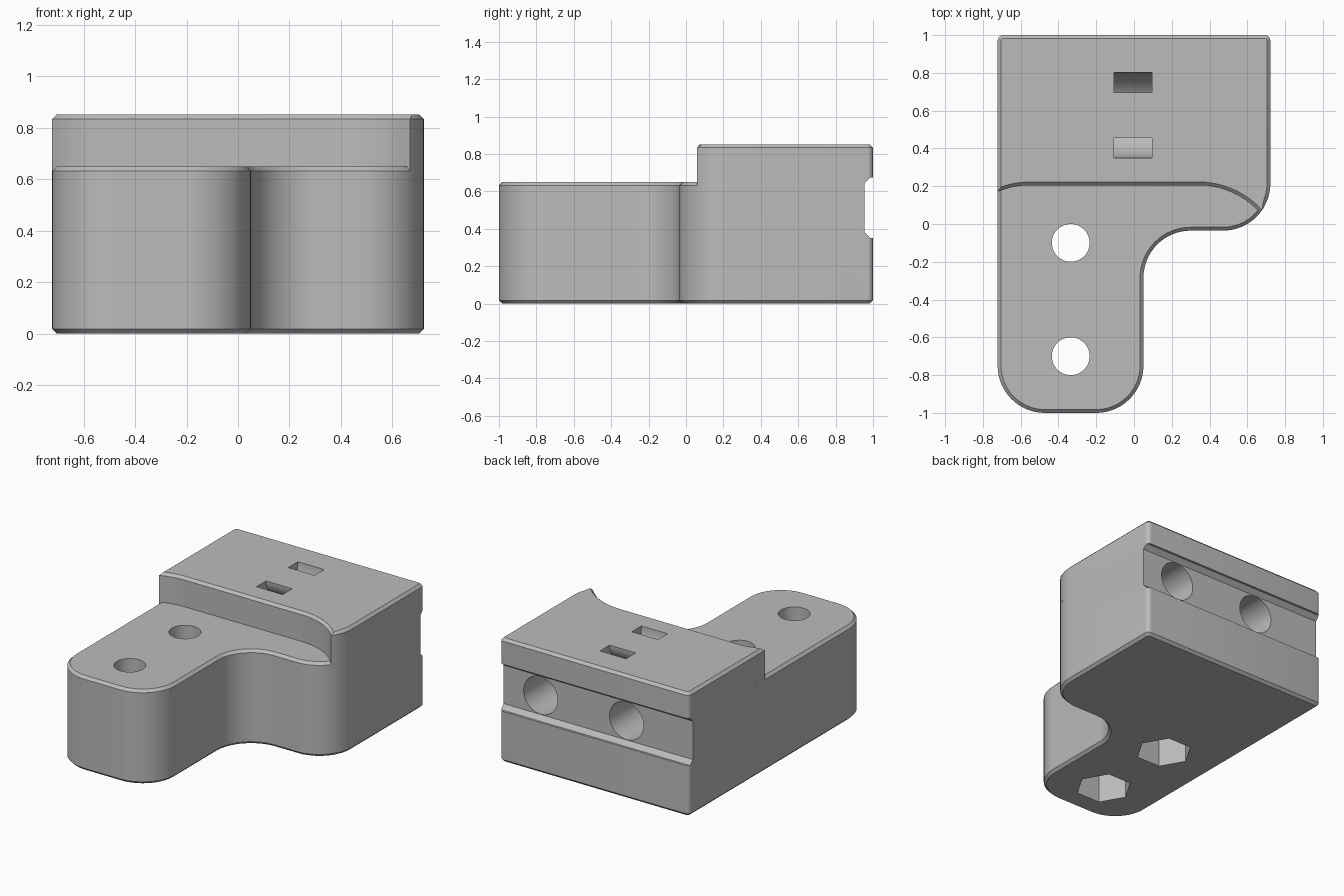
import bpy, bmesh
from math import cos, sin, radians

old = bpy.data.objects.get("Cube")
if old:
    bpy.data.objects.remove(old, do_unlink=True)

grey = bpy.data.materials.new("light_grey")
grey.use_nodes = True
color = (0.5, 0.5, 0.5, 1)
grey.diffuse_color = color
grey.node_tree.nodes["Principled BSDF"].inputs["Base Color"].default_value = color

HALF = 0.722       # half width
DECK = 0.65        # height of the low deck
TOP = 0.852        # height of the raised block
CHAMFER = 0.018


def arc(cx, cy, r, start, end, n=16):
    """Points along an arc, angles in degrees."""
    angles = [radians(start + (end - start) * i / n) for i in range(n + 1)]
    return [(cx + r * cos(a), cy + r * sin(a)) for a in angles]


def circle(cx, cy, r, n=48):
    return arc(cx, cy, r, 0, 360, n)[:-1]


def prism(name, points, low, high, axis="z", chamfer_at=()):
    """Extrude a profile along an axis; chamfer the rims at the given heights."""
    place = {"x": lambda a, b, h: (h, a, b),
             "y": lambda a, b, h: (a, h, b),
             "z": lambda a, b, h: (a, b, h)}[axis]
    bm = bmesh.new()
    base = bm.faces.new([bm.verts.new(place(a, b, low)) for a, b in points])
    grown = bmesh.ops.extrude_face_region(bm, geom=[base], use_keep_orig=True)
    shift = place(0, 0, high - low)
    bmesh.ops.translate(bm, vec=shift,
                        verts=[v for v in grown["geom"] if isinstance(v, bmesh.types.BMVert)])
    bmesh.ops.recalc_face_normals(bm, faces=bm.faces)
    rims = [e for e in bm.edges
            if any(all(abs(v.co.z - h) < 1e-4 for v in e.verts) for h in chamfer_at)]
    if rims:
        bmesh.ops.bevel(bm, geom=rims, offset=CHAMFER, segments=1,
                        affect="EDGES", clamp_overlap=False)
    mesh = bpy.data.meshes.new(name)
    bm.to_mesh(mesh)
    bm.free()
    mesh.materials.append(grey)
    obj = bpy.data.objects.new(name, mesh)
    bpy.context.collection.objects.link(obj)
    return obj


# L-shaped base with rounded corners
back_corners = arc(HALF - 0.03, 0.97, 0.03, 0, 90, 6) + arc(0.03 - HALF, 0.97, 0.03, 90, 180, 6)
base_outline = (arc(0.25 - HALF, -0.75, 0.25, 180, 270)
                + arc(-0.2, -0.75, 0.25, 270, 360)
                + arc(0.3, -0.285, 0.25, 180, 90)
                + arc(HALF - 0.25, 0.215, 0.25, 270, 360)
                + back_corners)
base = prism("base_body", base_outline, 0, DECK, chamfer_at=(0, DECK))

# Raised rear block with a curved front wall
block_outline = (arc(HALF - 0.25, 0.215, 0.25, -38.5, 0, 8)
                 + back_corners
                 + arc(-0.55, -0.235, 0.44, 113, 90, 8)
                 + arc(0.34, -0.235, 0.44, 90, 42.3, 14))
block = prism("raised_block", block_outline, DECK - CHAMFER, TOP, chamfer_at=(TOP,))

# Cutters: bolt holes with hexagonal nut pockets underneath
cutters = []
for y in (-0.1, -0.7):
    cutters.append(prism("bolt_hole_cutter", circle(-0.335, y, 0.1), -0.1, 1))
    cutters.append(prism("nut_pocket_cutter", circle(-0.335, y, 0.18, 6), -0.1, 0.3))

# Cutters: rear channel and its two round bores
channel = [(1.1, 0.35), (0.985, 0.35), (0.955, 0.38),
           (0.955, 0.645), (0.985, 0.675), (1.1, 0.675)]
cutters.append(prism("rear_channel_cutter", channel, -1, 1, "x"))
for x in (0.44, -0.215):
    cutters.append(prism("rear_bore_cutter", circle(x, 0.5125, 0.13), 0.4, 1.2, "y"))

# Cutter: curved strap slot dipping below the top face
strap = ([(0.35, 1)] + arc(0.576, TOP, 0.226, 180, 360, 32) + [(0.802, 1), (0.697, 1)]
         + arc(0.576, TOP, 0.121, 360, 180, 32) + [(0.455, 1)])
cutters.append(prism("strap_slot_cutter", strap, -0.105, 0.095, "x"))

# Carve both solids and shade them
for part in (base, block):
    bpy.ops.object.select_all(action="DESELECT")
    part.select_set(True)
    bpy.context.view_layer.objects.active = part
    for cutter in cutters:
        cutter.hide_render = True
        if part is block and cutter.name.startswith(("bolt", "nut")):
            continue
        cut = part.modifiers.new("cut", "BOOLEAN")
        cut.operation = "DIFFERENCE"
        cut.solver = "EXACT"
        cut.object = cutter
        bpy.ops.object.modifier_apply(modifier=cut.name)
    bpy.ops.object.shade_smooth_by_angle(angle=radians(25))

for cutter in cutters:
    bpy.data.objects.remove(cutter, do_unlink=True)
